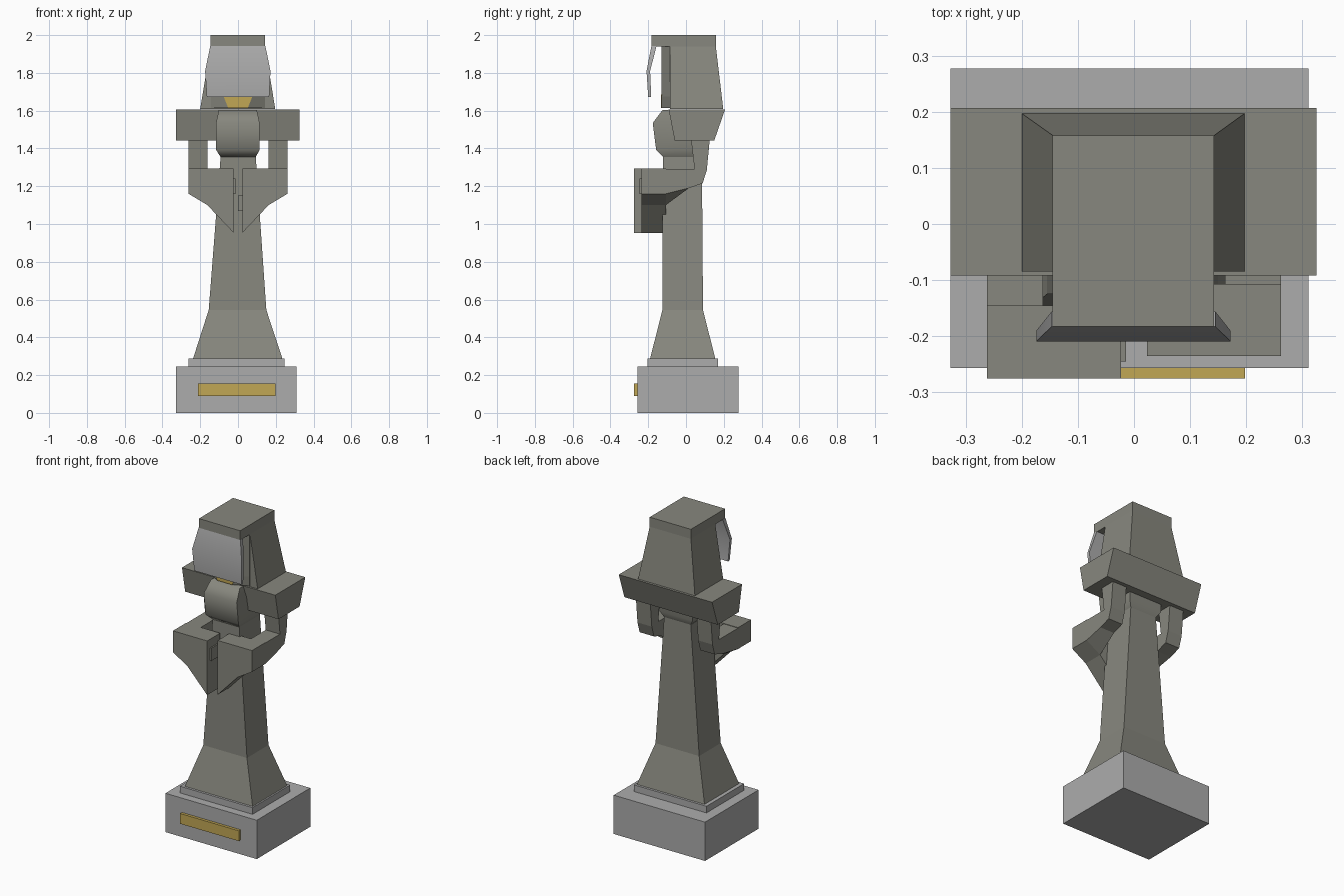
import bpy, bmesh
from math import radians


def material(name, rgb):
    m = bpy.data.materials.new(name)
    m.diffuse_color = (*rgb, 1)
    return m


STONE = material("dark_stone", (0.245, 0.245, 0.21))
GREY = material("pale_stone", (0.414, 0.414, 0.414))
GOLD = material("gold", (0.534, 0.385, 0.089))


def loft(name, rings, mat=STONE):
    """Skin equal-length rings of points and cap both ends."""
    bm = bmesh.new()
    rows = [[bm.verts.new(p) for p in ring] for ring in rings]
    n = len(rows[0])
    for a, b in zip(rows, rows[1:]):
        for i in range(n):
            j = (i + 1) % n
            bm.faces.new((a[i], a[j], b[j], b[i]))
    bm.faces.new(rows[0])
    bm.faces.new(rows[-1])
    bmesh.ops.recalc_face_normals(bm, faces=bm.faces)
    me = bpy.data.meshes.new(name)
    bm.to_mesh(me)
    bm.free()
    ob = bpy.data.objects.new(name, me)
    bpy.context.collection.objects.link(ob)
    me.materials.append(mat)
    return ob


def stack(name, levels, mat=STONE):
    """Rectangular sections (z, x0, x1, y0, y1) joined upward."""
    return loft(name, [[(a, c, z), (b, c, z), (b, d, z), (a, d, z)]
                       for z, a, b, c, d in levels], mat)


def box(name, x0, x1, y0, y1, z0, z1, mat=STONE):
    return stack(name, [(z0, x0, x1, y0, y1), (z1, x0, x1, y0, y1)], mat)


def smooth(ob, degrees):
    bpy.ops.object.select_all(action='DESELECT')
    bpy.context.view_layer.objects.active = ob
    ob.select_set(True)
    bpy.ops.object.shade_smooth_by_angle(angle=radians(degrees))


# plinth, step and plaque
box("plinth", -0.327, 0.311, -0.257, 0.277, 0, 0.245, GREY)
box("plinth_step", -0.262, 0.245, -0.205, 0.17, 0.245, 0.287, GREY)
box("plaque", -0.212, 0.198, -0.275, -0.25, 0.09, 0.155, GOLD)

# flared robe rising to the chest
stack("robe", [(0.287, -0.238, 0.235, -0.19, 0.155),
               (0.545, -0.155, 0.15, -0.125, 0.09),
               (1.355, -0.092, 0.094, -0.122, 0.084)])

# chest and collar, widening under the face
chest = stack("chest", [(1.355, -0.092, 0.094, -0.122, 0.084),
                        (1.392, -0.116, 0.114, -0.158, 0.1),
                        (1.535, -0.116, 0.114, -0.176, 0.1),
                        (1.603, -0.102, 0.1, -0.125, 0.1)])
smooth(chest, 60)

# shoulder block, sloped front and back
stack("shoulders", [(1.443, -0.327, 0.325, -0.06, 0.15),
                    (1.607, -0.327, 0.325, -0.092, 0.207)])

# arms: (top y, top z, bottom y, outer bottom z, inner bottom z)
for side, s, front, back in (("left", -1, -0.275, -0.145),
                             ("right", 1, -0.235, -0.107)):
    path = [(0.025, 1.46, 0.127, 1.46, 1.46),
            (0.045, 1.292, 0.11, 1.285, 1.285),
            (0.04, 1.292, 0.088, 1.215, 1.215),
            (0.015, 1.292, 0.015, 1.19, 1.19),
            (back, 1.292, back, 1.16, 1.10)]
    xo, xi = 0.262 * s, 0.162 * s
    loft(side + "_arm", [[(xo, ty, tz), (xo, by, bo), (xi, by, bi), (xi, ty, tz)]
                         for ty, tz, by, bo, bi in path])
    # hanging sleeve cuff in front of the body
    cuff = [(0.262, 1.295), (0.262, 1.16), (0.162, 1.10), (0.023, 0.953), (0.023, 1.295)]
    loft(side + "_sleeve", [[(x * s, y, z) for x, z in cuff] for y in (front, back)])

# small hands showing between the cuffs
box("left_hand", -0.04, -0.014, -0.245, -0.17, 1.16, 1.24)
box("right_hand", 0.0, 0.04, -0.205, -0.14, 1.07, 1.15)

# hood with overhanging brow
stack("hood", [(1.61, -0.2, 0.197, -0.085, 0.197),
               (1.94, -0.145, 0.143, -0.085, 0.158)])
box("hood_brow", -0.145, 0.143, -0.183, 0.158, 1.94, 2.0)

# face with chamfered cheeks, gold mouthpiece and hanging mask
loft("face", [[(-0.142, -0.08, z), (-0.142, -0.086, z), (-w, -0.13, z),
               (w, -0.13, z), (0.142, -0.086, z), (0.142, -0.08, z)]
              for z, w in ((1.615, 0.052), (1.675, 0.076), (1.942, 0.09))])
stack("mouthpiece", [(1.615, -0.052, 0.052, -0.133, -0.12),
                     (1.685, -0.08, 0.08, -0.133, -0.12)], GOLD)
mask = stack("mask", [(1.672, -0.165, 0.165, -0.2, -0.184),
                      (1.81, -0.174, 0.172, -0.209, -0.19),
                      (1.942, -0.147, 0.145, -0.183, -0.156)], GREY)
smooth(mask, 30)
